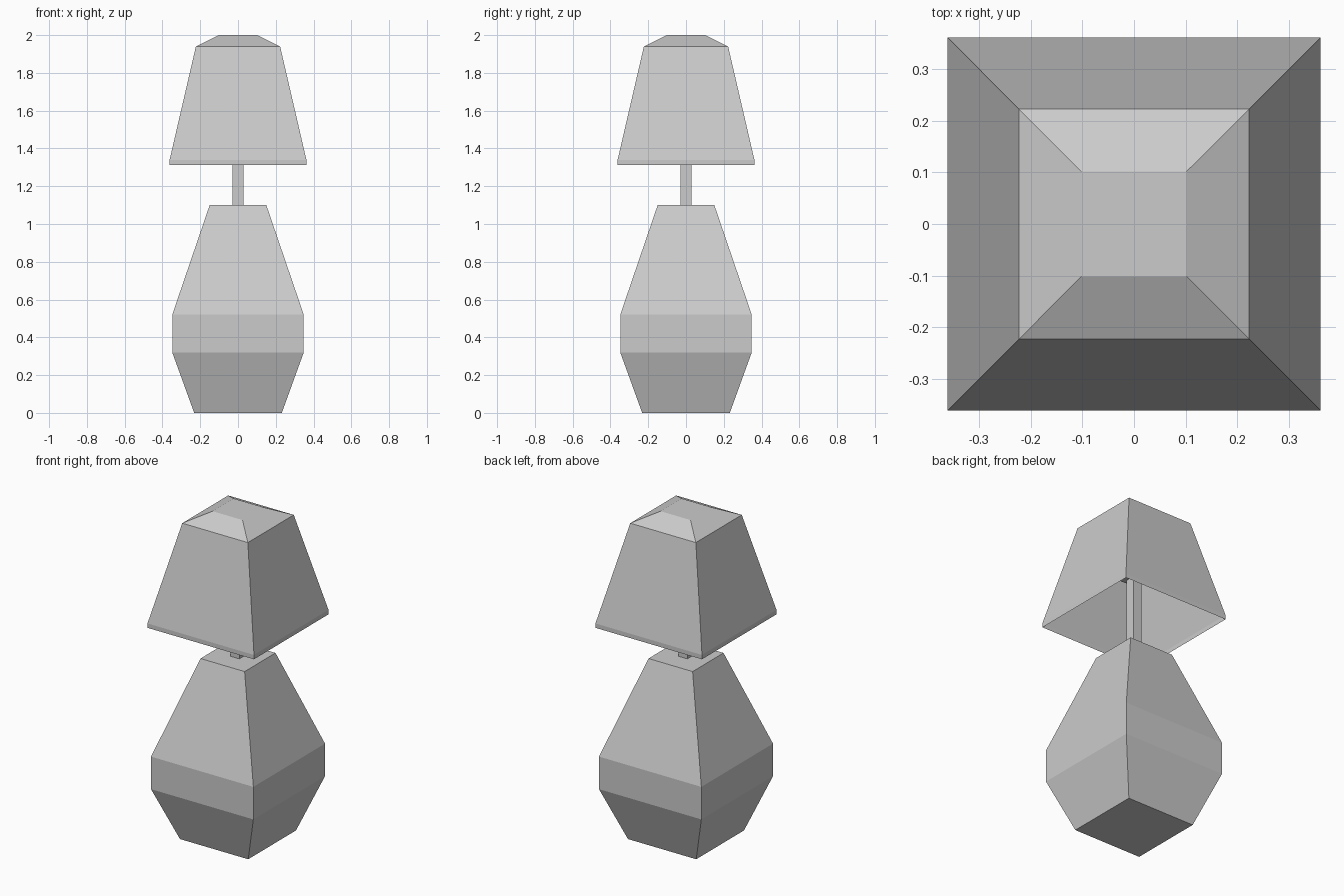
import bpy, bmesh

if "Cube" in bpy.data.objects:
    bpy.data.objects.remove(bpy.data.objects["Cube"])


def square_loft(name, profile, cap_bottom=True):
    """Stack square rings given as (half width, height) and skin them."""
    bm = bmesh.new()
    rings = []
    for w, z in profile:
        corners = ((-w, -w), (w, -w), (w, w), (-w, w))
        rings.append([bm.verts.new((x, y, z)) for x, y in corners])
    for low, high in zip(rings, rings[1:]):
        for i in range(4):
            j = (i + 1) % 4
            bm.faces.new((low[i], low[j], high[j], high[i]))
    bm.faces.new(rings[-1])
    if cap_bottom:
        bm.faces.new(rings[0][::-1])
    mesh = bpy.data.meshes.new(name)
    bm.to_mesh(mesh)
    bm.free()
    obj = bpy.data.objects.new(name, mesh)
    bpy.context.collection.objects.link(obj)
    return obj


# Faceted body
square_loft("lamp_base", [(0.232, 0), (0.348, 0.32), (0.348, 0.52), (0.15, 1.10)])

# Thin neck and the socket hidden inside the shade
square_loft("stem", [(0.03, 1.10), (0.03, 1.59)])
square_loft("socket", [(0.055, 1.59), (0.055, 1.72)])

# Thin-walled shade, open underneath, with a shallow hipped top
square_loft("lamp_shade",
            [(0.362, 1.313), (0.362, 1.34), (0.223, 1.94), (0.102, 2.0)],
            cap_bottom=False)
